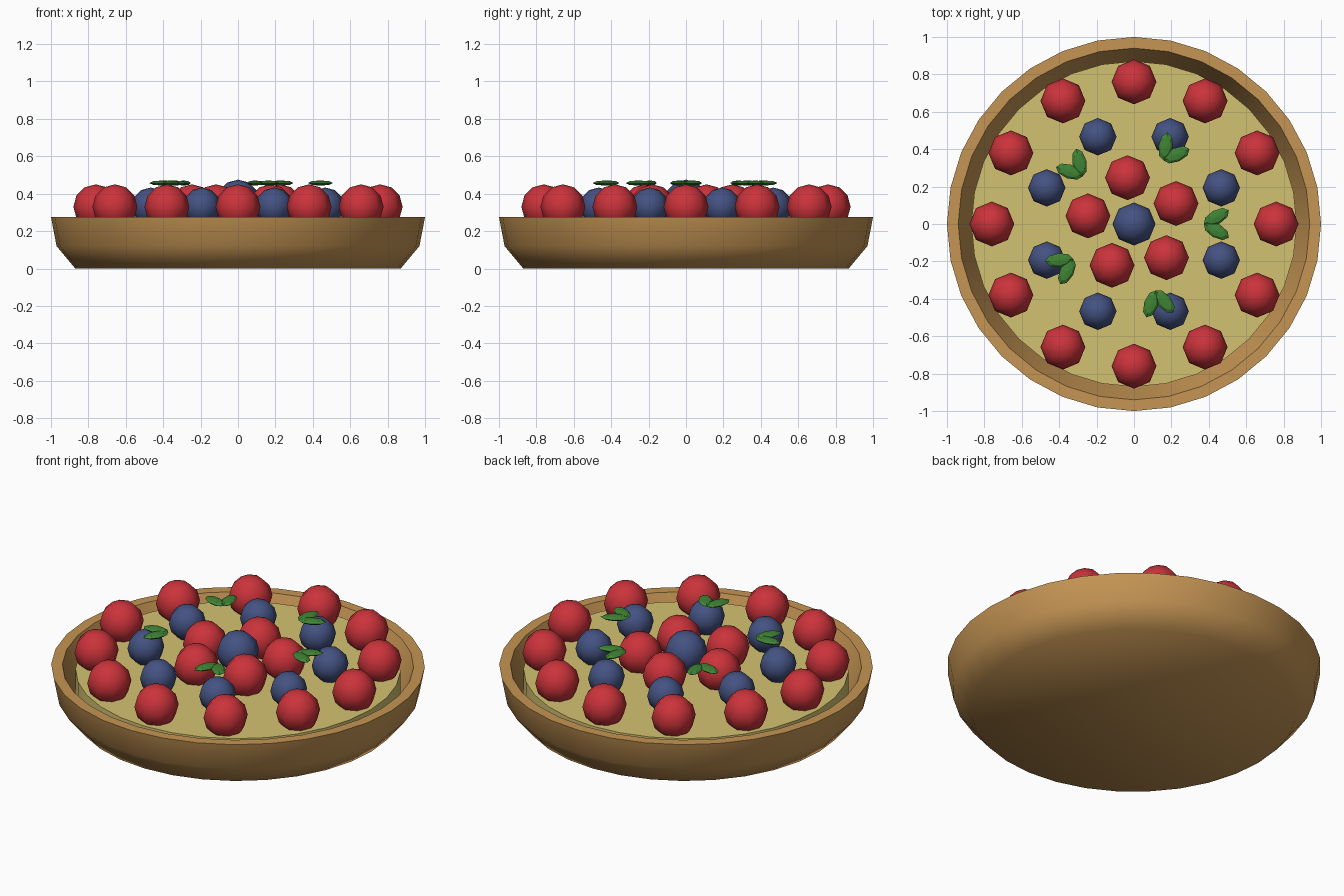
import bpy, bmesh, math
from mathutils import Matrix, Vector

if "Cube" in bpy.data.objects:
    bpy.data.objects.remove(bpy.data.objects["Cube"])


def material(name, rgb):
    m = bpy.data.materials.new(name)
    m.diffuse_color = (*rgb, 1)
    m.use_nodes = True
    m.node_tree.nodes["Principled BSDF"].inputs["Base Color"].default_value = m.diffuse_color
    return m


CRUST = material("baked crust", (0.56, 0.30, 0.088))
CUSTARD = material("custard yellow", (0.65, 0.54, 0.165))
RED = material("berry red", (0.60, 0.033, 0.043))
BLUE = material("berry blue", (0.058, 0.085, 0.225))
GREEN = material("leaf green", (0.05, 0.23, 0.035))


def finish(bm, name, mat, smooth_angle=None):
    bmesh.ops.recalc_face_normals(bm, faces=bm.faces)
    me = bpy.data.meshes.new(name)
    bm.to_mesh(me)
    bm.free()
    me.materials.append(mat)
    ob = bpy.data.objects.new(name, me)
    bpy.context.collection.objects.link(ob)
    if smooth_angle:
        bpy.ops.object.select_all(action='DESELECT')
        ob.select_set(True)
        bpy.context.view_layer.objects.active = ob
        bpy.ops.object.shade_smooth_by_angle(angle=math.radians(smooth_angle))
    return ob


def lathe(name, profile, mat, angle, sides=32):
    """Turn an (r, z) profile around z, capping both ends."""
    bm = bmesh.new()
    rings = [[bm.verts.new((r * math.cos(a), r * math.sin(a), z))
              for a in (math.tau * i / sides for i in range(sides))]
             for r, z in profile]
    for lo, hi in zip(rings, rings[1:]):
        for i in range(sides):
            j = (i + 1) % sides
            bm.faces.new((lo[i], lo[j], hi[j], hi[i]))
    bm.faces.new(rings[0])
    bm.faces.new(rings[-1])
    return finish(bm, name, mat, angle)


def berry(name, radius, ring, angle, z, mat):
    bm = bmesh.new()
    bmesh.ops.create_uvsphere(bm, u_segments=8, v_segments=6, radius=radius)
    ob = finish(bm, name, mat, 80)
    ob.location = (ring * math.cos(angle), ring * math.sin(angle), z)


# pastry shell and filling
lathe("crust", [(0.87, 0), (0.97, 0.12), (1.0, 0.275), (0.94, 0.275), (0.86, 0.08)], CRUST, 60)
lathe("custard", [(0.87, 0.09), (0.87, 0.25)], CUSTARD, 30)

# rings of berries
for i in range(12):
    berry("outer_red_berry", 0.12, 0.76, math.tau * i / 12, 0.33, RED)
for i in range(8):
    berry("blue_berry", 0.10, 0.505, math.tau * (i + 0.5) / 8, 0.333, BLUE)
for i in range(5):
    berry("inner_red_berry", 0.12, 0.25, math.radians(26 + 72 * i), 0.33, RED)
berry("centre_blue_berry", 0.115, 0, 0, 0.36, BLUE)

# pairs of mint leaves, each pair opening outward from a shared base
for deg, turn in ((0, 0), (65, -12), (137, -5), (210, 4), (288, -8)):
    a = math.radians(deg)
    base = Vector((0.375 * math.cos(a), 0.375 * math.sin(a), 0.457))
    for side in (-1, 1):
        bm = bmesh.new()
        bmesh.ops.create_uvsphere(bm, u_segments=8, v_segments=4, radius=1)
        bmesh.ops.transform(bm, verts=bm.verts, matrix=(
            Matrix.Translation(base)
            @ Matrix.Rotation(a + math.radians(turn + side * 29), 4, 'Z')
            @ Matrix.Translation((0.075, 0, 0))
            @ Matrix.Diagonal((0.076, 0.038, 0.014, 1))))
        finish(bm, "mint_leaf", GREEN)
